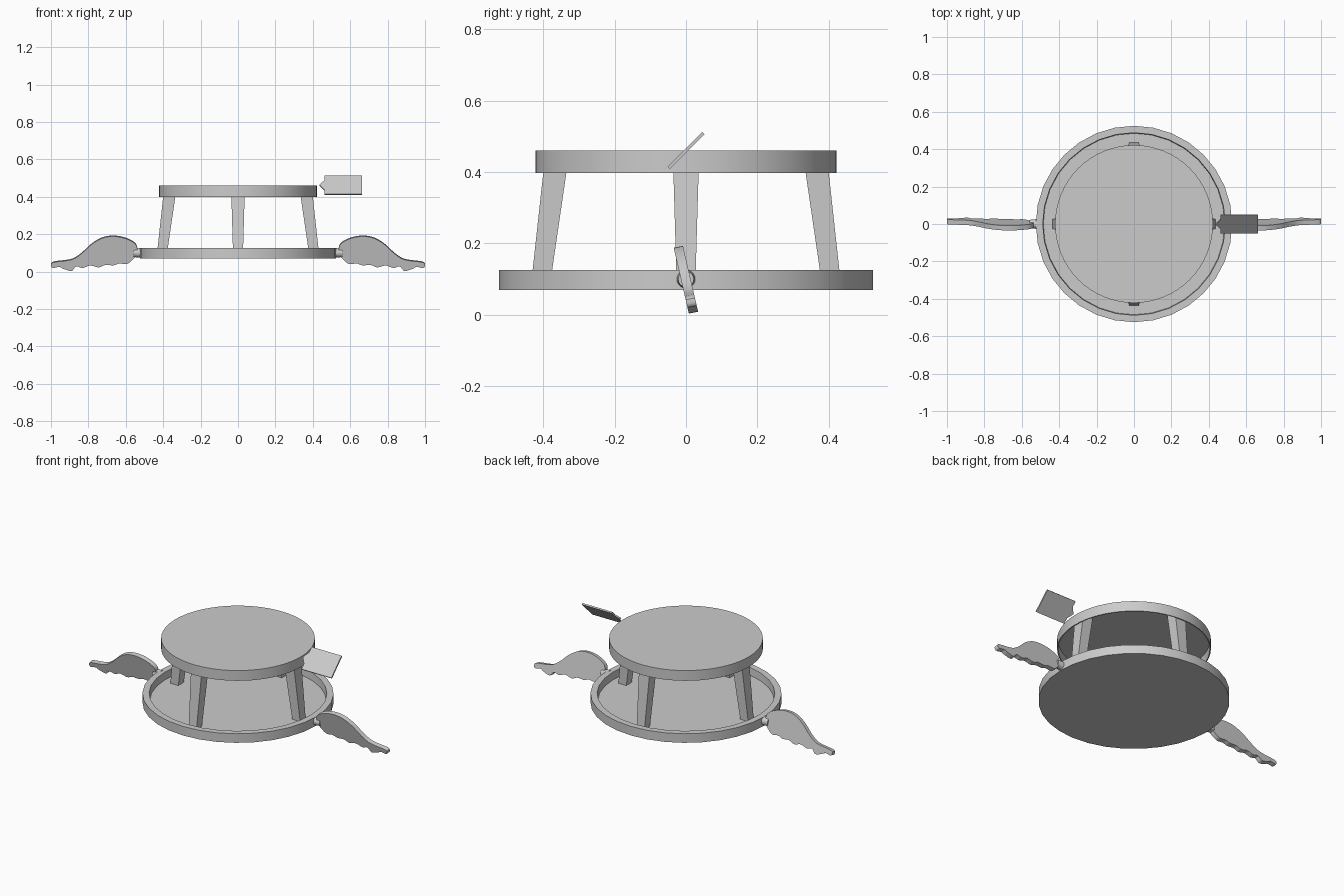
import bpy, bmesh
from math import cos, sin, pi, radians
from mathutils import Vector, Matrix

if "Cube" in bpy.data.objects:
    bpy.data.objects.remove(bpy.data.objects["Cube"])


def finish(name, bm, smooth=True):
    bmesh.ops.remove_doubles(bm, verts=bm.verts, dist=1e-5)
    bmesh.ops.recalc_face_normals(bm, faces=bm.faces)
    me = bpy.data.meshes.new(name)
    bm.to_mesh(me)
    bm.free()
    ob = bpy.data.objects.new(name, me)
    bpy.context.collection.objects.link(ob)
    if smooth:
        bpy.ops.object.select_all(action='DESELECT')
        ob.select_set(True)
        bpy.context.view_layer.objects.active = ob
        bpy.ops.object.shade_smooth_by_angle(angle=radians(35))
    return ob


def lathe(name, profile, sides):
    """Revolve (radius, z) rings about z, capping both ends."""
    bm = bmesh.new()
    rings = [[bm.verts.new((r * cos(2 * pi * i / sides), r * sin(2 * pi * i / sides), z))
              for i in range(sides)] for r, z in profile]
    for a, b in zip(rings, rings[1:]):
        for i in range(sides):
            j = (i + 1) % sides
            bm.faces.new((a[i], a[j], b[j], b[i]))
    bm.faces.new(rings[0])
    bm.faces.new(rings[-1])
    return finish(name, bm)


def slab(name, outline, thickness, place, smooth=False):
    """Extrude a 2D outline both ways, then place each (u, v, w) point."""
    bm = bmesh.new()
    h = thickness / 2
    front = [bm.verts.new(place(u, v, -h)) for u, v in outline]
    back = [bm.verts.new(place(u, v, h)) for u, v in outline]
    bm.faces.new(front)
    bm.faces.new(back[::-1])
    for i in range(len(outline)):
        j = (i + 1) % len(outline)
        bm.faces.new((front[i], front[j], back[j], back[i]))
    return finish(name, bm, smooth)


def rounded(points, steps=4):
    """Closed Catmull-Rom curve through the points."""
    p = [Vector(q) for q in points]
    n, out = len(p), []
    for i in range(n):
        a, b, c, d = p[i - 1], p[i], p[(i + 1) % n], p[(i + 2) % n]
        for s in range(steps):
            t = s / steps
            out.append(0.5 * (2 * b + (c - a) * t + (2 * a - 5 * b + 4 * c - d) * t * t
                              + (3 * b - a - 3 * c + d) * t ** 3))
    return out


# Shallow tray and hollow top
lathe("base_tray", [(0.525, 0.07), (0.525, 0.125), (0.488, 0.125), (0.485, 0.08)], 32)
lathe("top_disc", [(0.416, 0.455), (0.416, 0.398), (0.422, 0.398), (0.422, 0.46)], 64)

# Four splayed, tapered legs
for k, side in enumerate(("right", "back", "left", "front")):
    bm = bmesh.new()
    rot = Matrix.Rotation(k * pi / 2, 3, 'Z')
    lo = [bm.verts.new(rot @ Vector((x, y, 0.08)))
          for x, y in ((0.382, -0.026), (0.435, -0.026), (0.435, 0.026), (0.382, 0.026))]
    hi = [bm.verts.new(rot @ Vector((x, y, 0.456)))
          for x, y in ((0.327, -0.037), (0.394, -0.037), (0.394, 0.037), (0.327, 0.037))]
    bm.faces.new(lo)
    bm.faces.new(hi)
    for i in range(4):
        j = (i + 1) % 4
        bm.faces.new((lo[i], lo[j], hi[j], hi[i]))
    finish(side + "_leg", bm, False)

# Wings with a scalloped lower edge, leaning slightly
wing = [(0.54, 0.10), (0.545, 0.145), (0.59, 0.175), (0.655, 0.19), (0.72, 0.183), (0.78, 0.15),
        (0.835, 0.10), (0.89, 0.066), (0.985, 0.052), (0.999, 0.037), (0.99, 0.022), (0.955, 0.028),
        (0.935, 0.018), (0.89, 0.006), (0.865, 0.03), (0.83, 0.022), (0.79, 0.035),
        (0.745, 0.025), (0.71, 0.038), (0.665, 0.036), (0.635, 0.046), (0.595, 0.043), (0.565, 0.065)]
for name, s in (("right", 1), ("left", -1)):
    slab(name + "_wing", rounded(wing), 0.026,
         lambda u, v, w: (s * u, w + (0.097 - v) * 0.23, v + w * 0.2), True)
    # Wing pivot
    bm = bmesh.new()
    bmesh.ops.create_cone(bm, cap_ends=True, segments=20, radius1=0.027, radius2=0.022, depth=0.05,
                          matrix=Matrix.Translation((s * 0.535, 0, 0.1))
                          @ Matrix.Rotation(s * pi / 2, 4, 'Y'))
    finish(name + "_wing_pivot", bm)

# Tilted tag with a pointed end
c = 0.7071
tag = [(0.436, 0), (0.462, -0.035), (0.462, -0.069), (0.662, -0.069),
       (0.662, 0.069), (0.462, 0.069), (0.462, 0.035)]
slab("side_tag", tag, 0.009, lambda u, v, w: (u, (v - w) * c, 0.461 + (v + w) * c))
